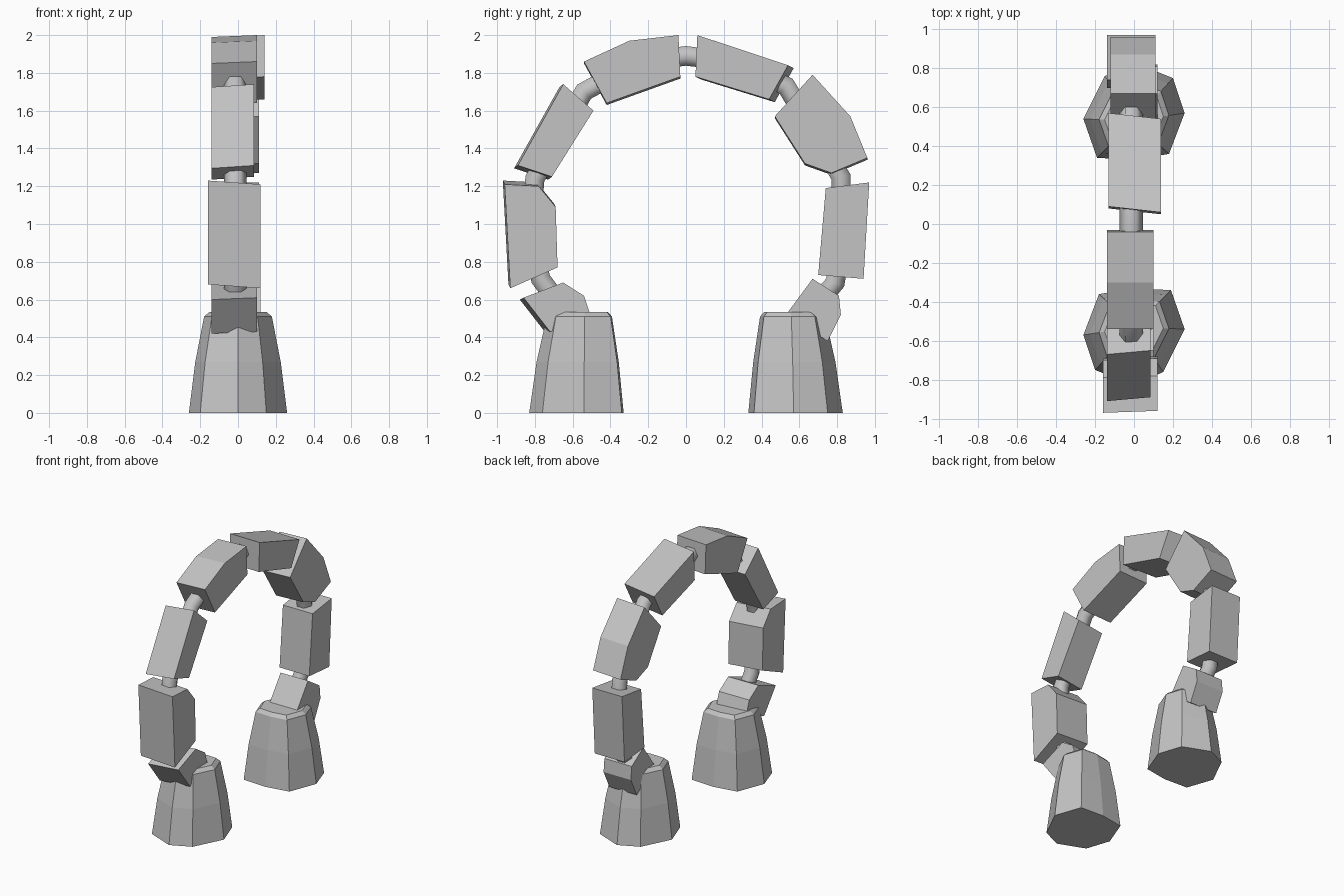
import bpy, bmesh
from math import pi
from mathutils import Matrix

cube = bpy.data.objects.get("Cube")
if cube:
    bpy.data.objects.remove(cube)

stone = bpy.data.materials.new("stone grey")
stone.use_nodes = True
stone.diffuse_color = (0.55, 0.55, 0.55, 1)
stone.node_tree.nodes["Principled BSDF"].inputs["Base Color"].default_value = (0.55, 0.55, 0.55, 1)


def loft(name, rings, turn=0):
    """Skin a stack of equal rings of points and cap both ends."""
    bm = bmesh.new()
    loops = [[bm.verts.new(p) for p in ring] for ring in rings]
    n = len(loops[0])
    for a, b in zip(loops, loops[1:]):
        for i in range(n):
            j = (i + 1) % n
            bm.faces.new((a[i], a[j], b[j], b[i]))
    bm.faces.new(loops[0])
    bm.faces.new(loops[-1])
    bmesh.ops.transform(bm, matrix=Matrix.Rotation(turn, 4, 'Z'), verts=bm.verts)
    bmesh.ops.recalc_face_normals(bm, faces=bm.faces)
    mesh = bpy.data.meshes.new(name)
    bm.to_mesh(mesh)
    bm.free()
    mesh.materials.append(stone)
    obj = bpy.data.objects.new(name, mesh)
    bpy.context.collection.objects.link(obj)
    return obj


def block(name, x0, x1, outline, skew=(0, 0)):
    """Rough stone: a side outline extruded across x, slightly skewed."""
    loft(name, [[(x1, y, z) for y, z in outline],
                [(x0, y + skew[0], z + skew[1]) for y, z in outline]])


# Arch stones, from the front foot over the top to the back foot
block("front_stub", -0.14, 0.10,
      [(-0.86, 0.61), (-0.65, 0.69), (-0.54, 0.62), (-0.50, 0.50), (-0.72, 0.43)], (-0.02, -0.01))
block("front_lower_stone", -0.16, 0.12,
      [(-0.96, 1.21), (-0.78, 1.20), (-0.69, 1.09), (-0.68, 0.77), (-0.93, 0.66)], (-0.01, 0.02))
block("front_middle_stone", -0.14, 0.085,
      [(-0.89, 1.31), (-0.65, 1.74), (-0.49, 1.60), (-0.71, 1.25)], (-0.02, -0.015))
block("front_top_stone", -0.14, 0.10,
      [(-0.54, 1.86), (-0.30, 1.97), (-0.04, 2.0), (-0.03, 1.78), (-0.42, 1.64)], (0, -0.01))
block("back_top_stone", -0.13, 0.14,
      [(0.06, 2.0), (0.54, 1.84), (0.44, 1.66), (0.05, 1.78)], (0.03, -0.015))
block("back_middle_stone", -0.12, 0.11,
      [(0.67, 1.79), (0.87, 1.57), (0.96, 1.35), (0.77, 1.27), (0.63, 1.32), (0.47, 1.57)],
      (0, -0.01))
block("back_lower_stone", -0.14, 0.11,
      [(0.74, 1.19), (0.97, 1.22), (0.94, 0.71), (0.70, 0.73)])
block("back_stub", -0.11, 0.12,
      [(0.67, 0.71), (0.81, 0.62), (0.82, 0.52), (0.75, 0.38), (0.53, 0.52)])

# Hexagonal rod threading the stones
path = [(-0.66, 0.56), (-0.77, 0.71), (-0.82, 1.0), (-0.80, 1.24), (-0.54, 1.70),
        (-0.25, 1.86), (0, 1.89), (0.25, 1.86), (0.53, 1.73), (0.82, 1.25),
        (0.83, 0.95), (0.79, 0.69), (0.68, 0.56)]
curve = bpy.data.curves.new("connecting_rod", 'CURVE')
curve.dimensions = '3D'
curve.bevel_depth = 0.06
curve.bevel_resolution = 1
curve.use_fill_caps = True
spline = curve.splines.new('POLY')
spline.points.add(len(path) - 1)
for point, (y, z) in zip(spline.points, path):
    point.co = (-0.015, y, z, 1)
curve.materials.append(stone)
bpy.context.collection.objects.link(bpy.data.objects.new("connecting_rod", curve))

# Tapered faceted feet; the back one is the front one turned half round
foot = [(0, -0.83), (0.15, -0.76), (0.26, -0.54), (0.19, -0.34),
        (0, -0.33), (-0.18, -0.36), (-0.26, -0.57), (-0.20, -0.75)]
levels = [(0, 1), (0.27, 0.87), (0.51, 0.69), (0.535, 0.58)]
for name, turn in (("front_foot", 0), ("back_foot", pi)):
    loft(name, [[(x * s, -0.53 + (y + 0.53) * s, z) for x, y in foot]
                for z, s in levels], turn)
